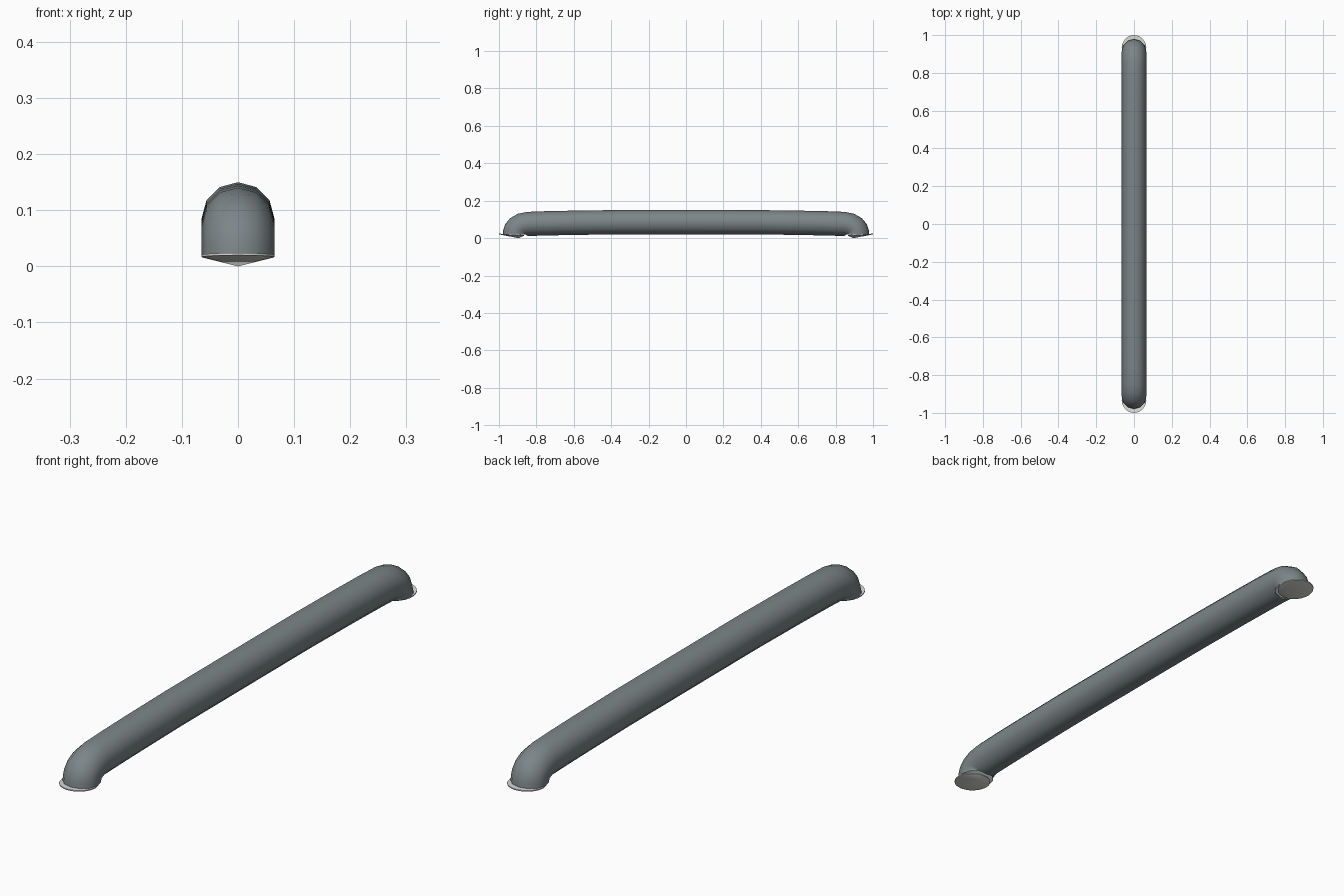
import bpy, bmesh, math

if "Cube" in bpy.data.objects:
    bpy.data.objects.remove(bpy.data.objects["Cube"])


def material(name, rgb):
    m = bpy.data.materials.new(name)
    m.diffuse_color = (*rgb, 1)
    m.use_nodes = True
    m.node_tree.nodes["Principled BSDF"].inputs["Base Color"].default_value = m.diffuse_color
    return m


steel = material("blue_grey_metal", (0.20, 0.235, 0.245))
pale = material("pale_grey", (0.72, 0.72, 0.70))
R = 0.065


def finish(name, bm, mat, angle):
    bmesh.ops.recalc_face_normals(bm, faces=bm.faces)
    mesh = bpy.data.meshes.new(name)
    bm.to_mesh(mesh)
    bm.free()
    mesh.materials.append(mat)
    ob = bpy.data.objects.new(name, mesh)
    bpy.context.collection.objects.link(ob)
    bpy.ops.object.select_all(action='DESELECT')
    ob.select_set(True)
    bpy.context.view_layer.objects.active = ob
    bpy.ops.object.shade_smooth_by_angle(angle=math.radians(angle))


# Grip: twelve-sided tube swept along a bar that turns down at both ends
# each station: y, z, turn of the ring in degrees (90 = pointing down)
half = [(0.0, 0.085, 0), (0.37, 0.085, 0.5), (0.6, 0.082, 1.5), (0.75, 0.079, 3),
        (0.84, 0.076, 9), (0.872, 0.071, 24), (0.895, 0.060, 44),
        (0.908, 0.046, 64), (0.913, 0.032, 80), (0.914, 0.020, 90)]
stations = [(-y, z, -t) for y, z, t in reversed(half[1:])] + half
bm = bmesh.new()
rings = []
for y, z, turn in stations:
    t = math.radians(turn)
    ring = []
    for i in range(12):
        a = math.tau * i / 12
        u = R * math.cos(a)
        ring.append(bm.verts.new((R * math.sin(a), y + u * math.sin(t), z + u * math.cos(t))))
    rings.append(ring)
for a, b in zip(rings, rings[1:]):
    for i in range(12):
        j = (i + 1) % 12
        bm.faces.new((a[i], a[j], b[j], b[i]))
finish("grip", bm, steel, 60)

# Mounting pads: thin round plates with a shallow point beneath
for side, name in ((-1, "front_pad"), (1, "back_pad")):
    bm = bmesh.new()
    N = 24
    top, low = [], []
    for i in range(N):
        a = math.tau * i / N
        x, y = R * math.cos(a), 0.0675 * math.sin(a)
        z = 0.0185 + 0.05 * y
        top.append(bm.verts.new((x, side * (0.9325 + y), z + 0.002)))
        low.append(bm.verts.new((x, side * (0.9325 + y), z - 0.002)))
    tip = bm.verts.new((0, side * 0.895, 0))
    bm.faces.new(top)
    for i in range(N):
        j = (i + 1) % N
        bm.faces.new((top[i], top[j], low[j], low[i]))
        bm.faces.new((low[i], low[j], tip))
    finish(name, bm, pale, 35)
